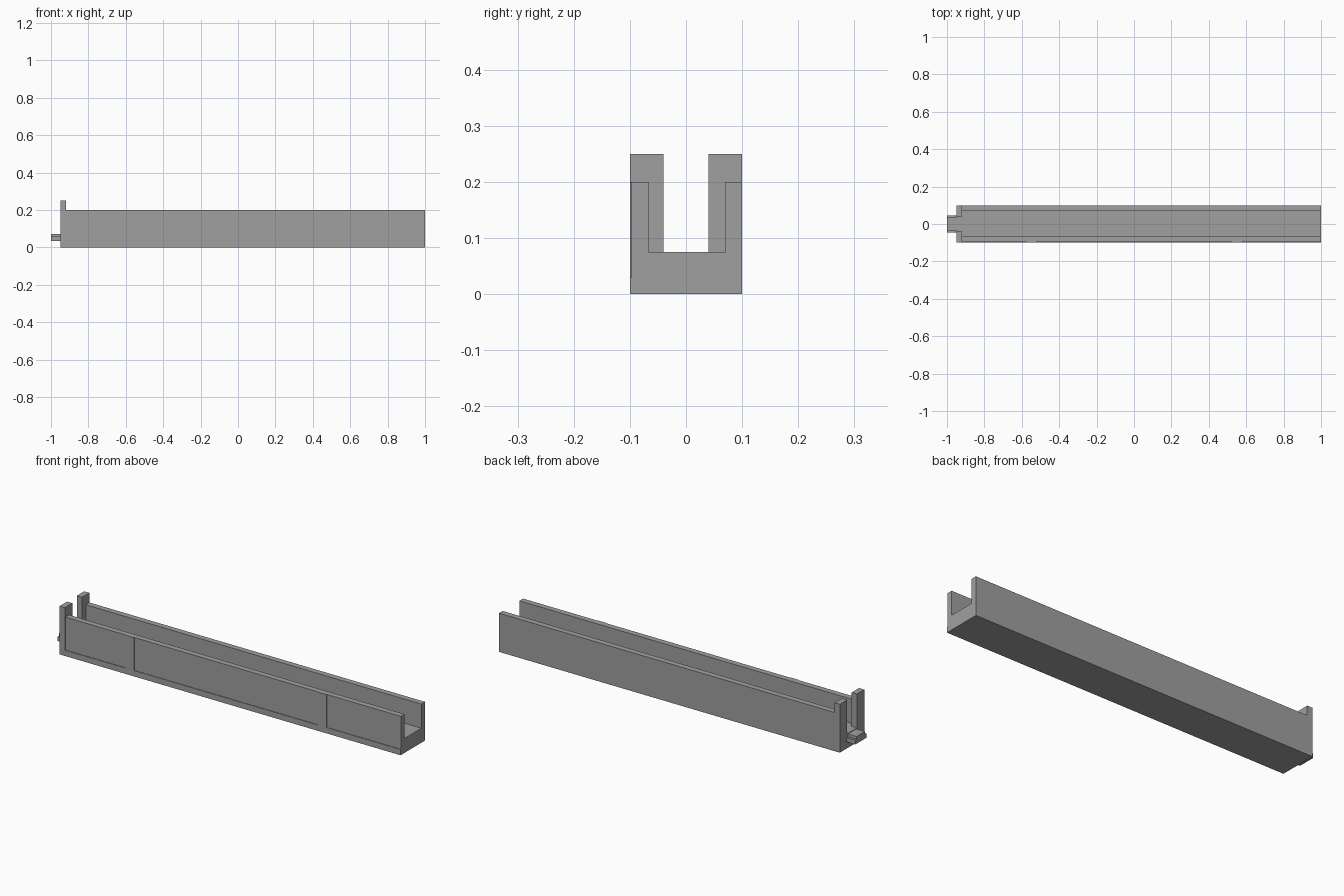
import bpy
import bmesh

if "Cube" in bpy.data.objects:
    bpy.data.objects.remove(bpy.data.objects["Cube"], do_unlink=True)

# Single grey finish
grey = bpy.data.materials.new("grey")
grey.use_nodes = True
COLOR = (0.35, 0.35, 0.35, 1)
grey.diffuse_color = COLOR
grey.node_tree.nodes["Principled BSDF"].inputs["Base Color"].default_value = COLOR


def extrude_profile(name, profile, x0, x1):
    """Sweep a closed (y, z) outline along x."""
    bm = bmesh.new()
    face = bm.faces.new([bm.verts.new((x0, y, z)) for y, z in profile])
    swept = bmesh.ops.extrude_face_region(bm, geom=[face])["geom"]
    verts = [v for v in swept if isinstance(v, bmesh.types.BMVert)]
    bmesh.ops.translate(bm, verts=verts, vec=(x1 - x0, 0, 0))
    bmesh.ops.recalc_face_normals(bm, faces=bm.faces)
    mesh = bpy.data.meshes.new(name)
    bm.to_mesh(mesh)
    bm.free()
    mesh.materials.append(grey)
    obj = bpy.data.objects.new(name, mesh)
    bpy.context.collection.objects.link(obj)
    return obj


def rectangle(y0, y1, z0, z1):
    return [(y0, z0), (y1, z0), (y1, z1), (y0, z1)]


SIDE, PANEL, LIP = 0.1, -0.097, 0.03
FLOOR, WALL_TOP, POST_TOP, GAP = 0.075, 0.2, 0.25, 0.04
START, POST_END, END = -0.95, -0.92, 1.0

# Long trough with a shallow recess along its front wall
extrude_profile("trough", [
    (-SIDE, 0), (SIDE, 0), (SIDE, WALL_TOP), (0.07, WALL_TOP),
    (0.07, FLOOR), (-0.067, FLOOR), (-0.067, WALL_TOP),
    (PANEL, WALL_TOP), (PANEL, LIP), (-SIDE, LIP)], POST_END, END)

# End gate with two tall posts
extrude_profile("end_posts", [
    (-SIDE, 0), (SIDE, 0), (SIDE, POST_TOP), (GAP, POST_TOP),
    (GAP, FLOOR), (-GAP, FLOOR), (-GAP, POST_TOP), (-SIDE, POST_TOP)],
    START, POST_END)

# Thin ribs standing in the front recess
for side, x in (("right", -0.55), ("left", 0.55)):
    extrude_profile(side + "_rib", rectangle(-SIDE, PANEL, LIP, WALL_TOP),
                    x - 0.026, x + 0.026)

# Stepped connector tab on the gate end
extrude_profile("connector_tab", [
    (-0.045, 0.035), (0.045, 0.035), (0.045, 0.057), (0.034, 0.057),
    (0.034, 0.072), (-0.034, 0.072), (-0.034, 0.057), (-0.045, 0.057)],
    -1.0, START)
